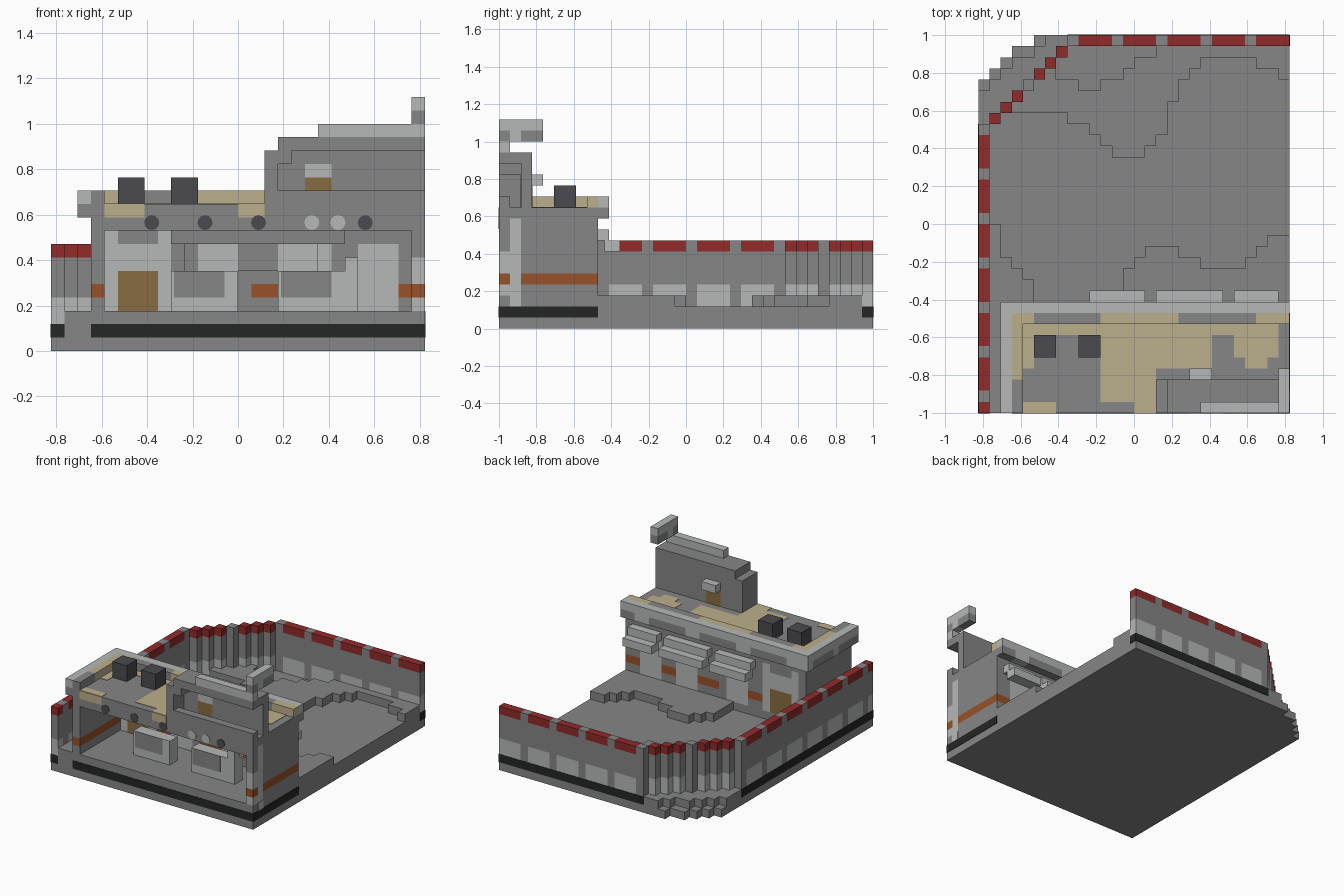
import bpy, bmesh, math
from mathutils import Matrix, Vector

cube = bpy.data.objects.get("Cube")
if cube:
    bpy.data.objects.remove(cube)

# Block unit: the model is 28 x 34 x 19 blocks
U = 2 / 34
THIN = 0.05
COLOURS = {
    "stone": (0.24, 0.24, 0.24), "pale": (0.47, 0.485, 0.48),
    "red": (0.28, 0.024, 0.024), "tan": (0.5, 0.43, 0.26),
    "orange": (0.31, 0.085, 0.022), "brown": (0.25, 0.15, 0.055),
    "charcoal": (0.07, 0.07, 0.08), "black": (0.018, 0.019, 0.019),
}
NAMES = list(COLOURS)
MATS = []
for label, rgb in COLOURS.items():
    mat = bpy.data.materials.new(label)
    mat.use_nodes = True
    mat.diffuse_color = (*rgb, 1)
    mat.node_tree.nodes["Principled BSDF"].inputs["Base Color"].default_value = (*rgb, 1)
    MATS.append(mat)


def part(name, boxes):
    """One object from boxes: (colour, x range, y range, z range) in blocks."""
    bm = bmesh.new()
    for colour, xs, ys, zs in boxes:
        size = Vector((xs[1] - xs[0], ys[1] - ys[0], zs[1] - zs[0])) * U
        mid = Vector((sum(xs) / 2 - 14, sum(ys) / 2 - 17, sum(zs) / 2)) * U
        made = bmesh.ops.create_cube(bm, size=1, matrix=Matrix.Translation(mid) @ Matrix.Diagonal((*size, 1)))
        for face in {f for v in made["verts"] for f in v.link_faces}:
            face.material_index = NAMES.index(colour)
    mesh = bpy.data.meshes.new(name)
    bm.to_mesh(mesh)
    bm.free()
    for mat in MATS:
        mesh.materials.append(mat)
    obj = bpy.data.objects.new(name, mesh)
    bpy.context.collection.objects.link(obj)
    return obj


def one(i):
    return (i, i + 1)


# Ground slab with a stepped corner
def slab(z, starts):
    first = 34 - len(starts)
    rows = [("stone", (0, 28), (0, first), one(z))]
    return rows + [("stone", (s, 28), one(first + n), one(z)) for n, s in enumerate(starts)]


part("ground_slab", slab(0, [1, 2, 3, 5]) + slab(1, [1, 2, 3, 5, 6]))

# Raised ground around a sunken yard
low_start = [17, 14, 13, 12] + [9] * 8 + [13, 14, 15, 15, 15, 14, 14, 13, 13, 13, 13, 14, 15, 16, 16]
low_end = [27] * 7 + [26, 26, 25, 24, 23, 23, 23, 24, 25, 28, 30, 31, 32, 32, 32, 32, 32, 31, 31, 30]
pit = [30, 30, 29, 29, 30, 30, 31, 32, 32]
raised = []
for n, (a, b) in enumerate(zip(low_start, low_end)):
    i = n + 1
    end = min(33, 25 + i)
    raised.append(("stone", one(i), (0, a), one(2)))
    if 7 <= i < 16:
        end = min(end, pit[i - 7])
    if end > b:
        raised.append(("stone", one(i), (b, end), one(2)))
part("raised_ground", raised)


# Yard wall with red capping and pale lower panels
def column(i, j, marked):
    cap, foot = ("red", "pale") if marked else ("stone", "stone")
    return [(foot, one(i), one(j), (2, 4)), ("stone", one(i), one(j), (4, 7)), (cap, one(i), one(j), one(7))]


wall = []
for j in range(26):
    wall += column(0, j, j % 4 != 1)
for i in range(1, 8):
    wall += column(i, 25 + i, i != 4)
for i in range(8, 28):
    wall += column(i, 33, i % 4 != 0)
part("yard_wall", wall)

# Black skirting strips
part("skirting", [
    ("black", (3, 28), (-THIN, 0), one(1)), ("black", (0, 1), (-THIN, 0), one(1)),
    ("black", (28, 28 + THIN), (0, 9), one(1)), ("black", (28, 28 + THIN), (33, 34), one(1)),
    ("black", (-THIN, 0), (0, 26), one(1)), ("black", (8, 28), (34, 34 + THIN), one(1)),
])


# Building side walls with an orange band
def banded(xs, ys):
    return [("stone", xs, ys, one(3)), ("orange", xs, ys, one(4)), ("stone", xs, ys, (5, 11))]


part("right_side_wall", banded((3, 4), (0, 9)))
part("left_side_wall", banded((27, 28), (2, 9)) + [
    ("pale", (27, 28), (1, 2), (3, 10)), ("stone", (27, 28), (1, 2), one(10)),
    ("pale", (27, 28), (0, 1), (3, 4)), ("orange", (27, 28), (0, 1), one(4)),
    ("pale", (27, 28), (0, 1), (5, 7)), ("stone", (27, 28), (0, 1), (7, 11)),
    ("pale", (28, 28 + THIN), (1, 2), (2, 3)),
])

# Shop wall facing the yard: pale bays, door, orange band between
shop = []
bays = [(4, 9), (11, 14), (18, 21), (23, 26)]
for i in range(4, 27):
    bay = any(a <= i < b for a, b in bays)
    for k in range(3, 11):
        colour = "stone"
        if 5 <= i < 8 and k < 6:
            colour = "brown"
        elif bay and (k < 8 or (k == 8 and i in (4, 8))):
            colour = "pale"
        elif not bay and k == 4 and i != 14:
            colour = "orange"
        shop.append((colour, one(i), one(8), one(k)))
part("shop_wall", shop)

# Roof slab with tan patches
part("roof", [("stone", (4, 27), (0, 8), (9, 11))])
top = (11, 11 + THIN)
part("roof_patches", [
    ("tan", (4, 27), (7, 8), top), ("tan", (4, 7), (6, 7), top), ("tan", (9, 21), (6, 7), top),
    ("tan", (23, 27), (5, 7), top), ("tan", (24, 26), (4, 5), top), ("tan", (4, 5), (4, 6), top),
    ("tan", (11, 21), (4, 6), top), ("tan", (11, 16), (1, 4), top),
    ("tan", (14, 16), (0, 1), top), ("tan", (4, 7), (0, 1), top),
    ("tan", (4, 7), (-THIN, 0), one(10)), ("tan", (14, 16), (-THIN, 0), one(10)),
])

# Parapet: inner ring and overhanging pale cornice
inner = [("stone", (3, 4), (0, 3), one(11)), ("tan", (3, 4), (3, 8), one(11))]
for i in range(3, 28):
    inner.append(("stone" if 5 <= i < 11 or 18 <= i < 25 else "tan", one(i), one(8), one(11)))
part("parapet", inner)
cornice = [("pale", (2, 3), (0, 10), one(11)), ("pale", (3, 28), (9, 10), one(11))]
for j in range(10):
    cornice.append(("pale" if j in (4, 9) else "stone", (2, 3), one(j), one(10)))
for i in range(3, 28):
    cornice.append(("pale" if i % 7 in (3, 4) else "stone", one(i), one(9), one(10)))
part("cornice", cornice)

# Stepped awnings over the bays
for n, span in enumerate([(10, 15), (16, 22), (23, 27)]):
    part(f"awning_{n + 1}", [("pale", span, (9, 10), one(8)), ("pale", span, (9.6, 11), one(7))])

# Roof vents
for n, i in enumerate((5, 9)):
    part(f"roof_vent_{n + 1}", [("charcoal", (i, i + 2), (5, 7), (11, 13))])

# Roof tower, open at the front, with a small door and canopy
part("tower", [
    ("stone", (18, 28), (2, 3), (11, 15)), ("stone", (16, 17), (0, 3), (11, 15)),
    ("stone", (17, 18), (2, 3), (11, 15)), ("stone", (17, 18), (0, 2), one(14)),
    ("stone", (17, 28), (0, 3), one(15)), ("stone", (17, 28), (0, 1), one(11)),
    ("pale", (20, 28), (0, 1), one(16)),
])
part("tower_door", [
    ("brown", (19, 21), (2 - THIN, 3 + THIN), (11, 13)), ("pale", (19, 21), (2 - THIN, 4), one(13)),
])
part("tower_sign", [
    ("pale", (27, 28), (0, 4), one(18)), ("stone", (27, 28), (0, 1), one(17)),
    ("pale", (27, 28), (1, 2), one(17)), ("stone", (27, 28), (2, 4), one(17)),
])

# Interior soffit, menu boards and counters
boards = [("stone", (9, 22), (5, 8), one(8))]
for i in range(10, 20):
    boards.append(("pale" if 11 <= i < 14 or i > 16 else "stone", one(i), (7, 8), (6, 8)))
part("menu_boards", boards)
for n, (a, b, c) in enumerate([(9, 14, 13), (17, 23, 21)]):
    part(f"counter_{n + 1}", [
        ("pale", (a, b), (3.5, 5), (3, 6)), ("stone", (a + 0.2, c), (3.5 - THIN, 3.5), (4, 6)),
    ])
part("till", [("pale", (22, 23), (3.5, 4.5), one(6))])


# Round lamps along the front beam
def lamp(name, x, colour):
    bm = bmesh.new()
    spin = Matrix.Translation((x, -1, 0.565)) @ Matrix.Rotation(math.pi / 2, 4, "X")
    bmesh.ops.create_cone(bm, cap_ends=True, segments=12, radius1=0.033, radius2=0.033, depth=0.006, matrix=spin)
    mesh = bpy.data.meshes.new(name)
    bm.to_mesh(mesh)
    bm.free()
    mesh.materials.append(MATS[NAMES.index(colour)])
    bpy.context.collection.objects.link(bpy.data.objects.new(name, mesh))


for n in range(5):
    lamp(f"dark_lamp_{n + 1}", -0.38 + n * 0.235, "pale" if n == 3 else "charcoal")
lamp("pale_lamp", 0.44, "pale")
